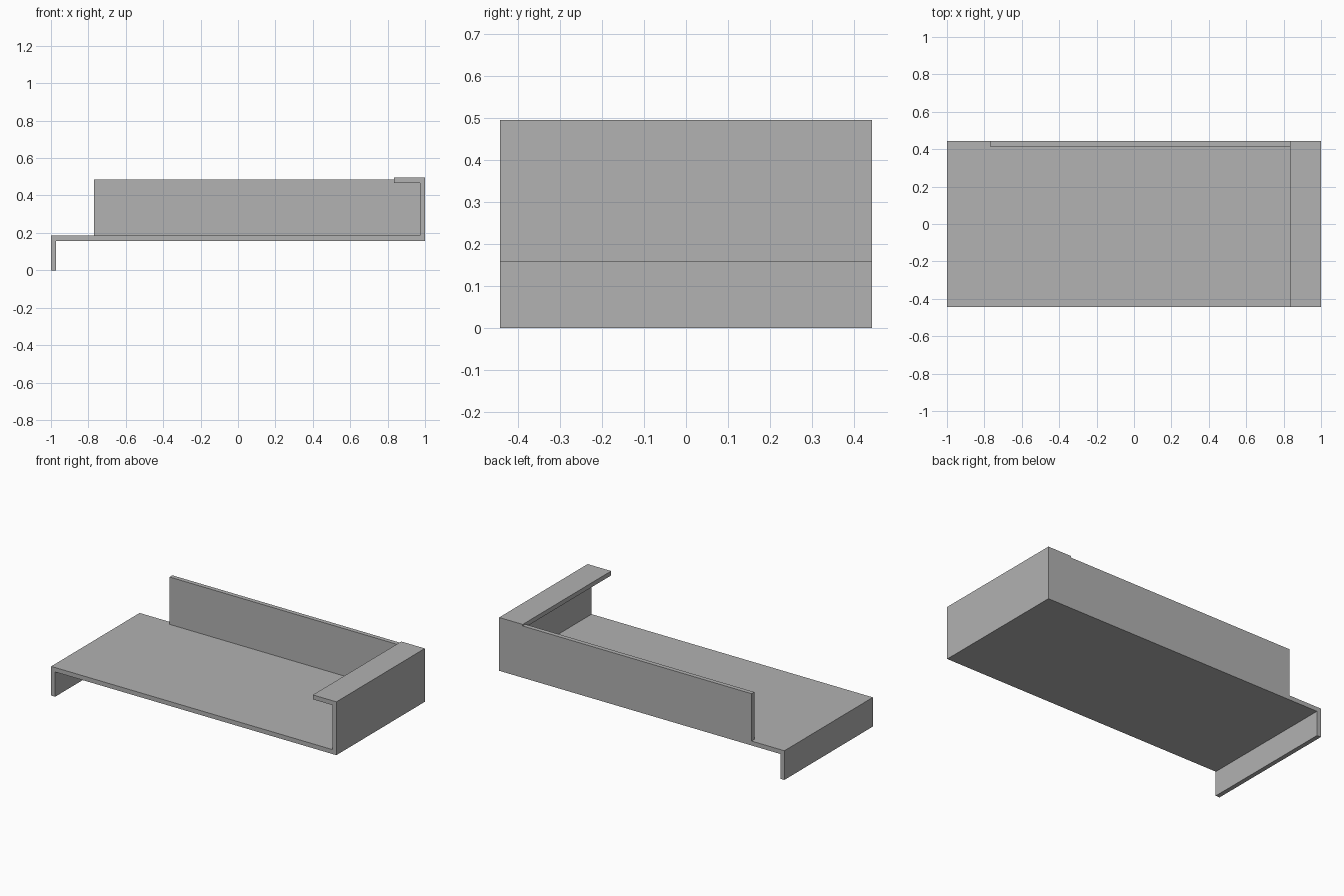
import bpy
import bmesh

cube = bpy.data.objects.get("Cube")
if cube:
    bpy.data.objects.remove(cube, do_unlink=True)

# Single plain grey finish
grey = bpy.data.materials.new("plain grey")
grey.use_nodes = True
colour = (0.445, 0.445, 0.445, 1)
grey.diffuse_color = colour
grey.node_tree.nodes["Principled BSDF"].inputs["Base Color"].default_value = colour


def sheet(name, profile, y0, y1):
    """Extrude an x-z profile along y."""
    bm = bmesh.new()
    face = bm.faces.new([bm.verts.new((x, y0, z)) for x, z in profile])
    extruded = bmesh.ops.extrude_face_region(bm, geom=[face])["geom"]
    moved = [v for v in extruded if isinstance(v, bmesh.types.BMVert)]
    bmesh.ops.translate(bm, verts=moved, vec=(0, y1 - y0, 0))
    bmesh.ops.recalc_face_normals(bm, faces=bm.faces)
    mesh = bpy.data.meshes.new(name)
    bm.to_mesh(mesh)
    bm.free()
    mesh.materials.append(grey)
    obj = bpy.data.objects.new(name, mesh)
    bpy.context.collection.objects.link(obj)
    return obj


t = 0.028          # sheet thickness
half = 0.443       # half depth
under = 0.157      # underside of the deck
deck = under + t
top = 0.495        # top of the folded lip
lip = 0.835        # free edge of the lip
wall_left, wall_top = -0.77, 0.485

# Folded sheet: front foot, deck, upright end and inward lip
sheet("folded_deck", [
    (-1, 0), (-1 + t, 0), (-1 + t, under), (1, under), (1, top),
    (lip, top), (lip, top - t), (1 - t, top - t), (1 - t, deck), (-1, deck),
], -half, half)

# Back wall, notched to fit beneath the lip
sheet("back_wall", [
    (wall_left, deck), (1 - t, deck), (1 - t, top - t),
    (lip, top - t), (lip, wall_top), (wall_left, wall_top),
], half - t, half)
